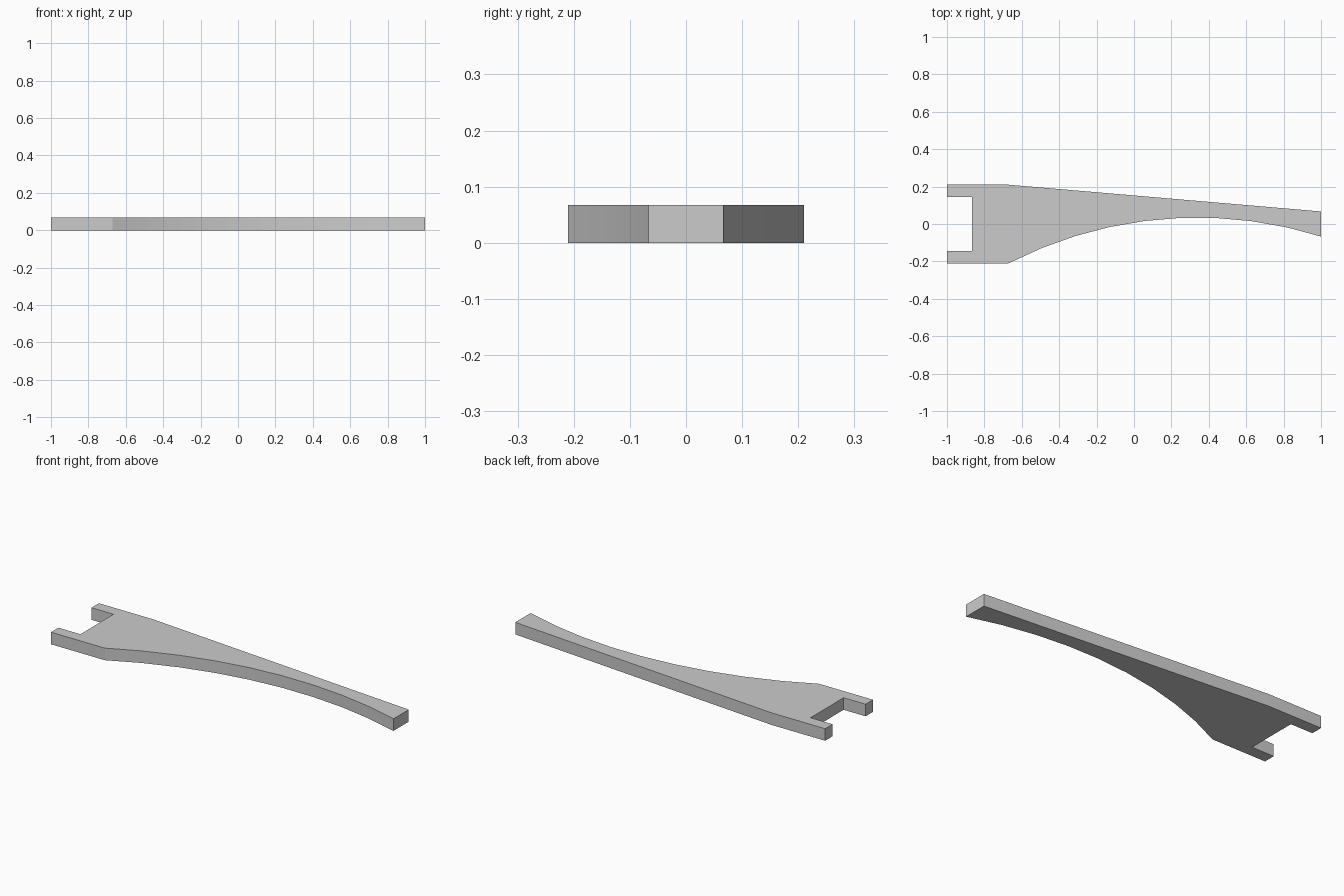
import bpy
import bmesh
from math import sin, cos
from mathutils import Vector

cube = bpy.data.objects.get("Cube")
if cube:
    bpy.data.objects.remove(cube)

HEIGHT = 0.067
SEGMENTS = 9


def arc(start, end, half_angle, segments):
    """Points of a circular arc that bulges to the left of start -> end."""
    a, b = Vector(start), Vector(end)
    chord = b - a
    normal = Vector((-chord.y, chord.x)).normalized()
    along = chord.normalized()
    radius = chord.length / 2 / sin(half_angle)
    centre = (a + b) / 2 - normal * radius * cos(half_angle)
    angles = [half_angle * (2 * i / segments - 1) for i in range(segments + 1)]
    return [centre + radius * (along * sin(t) + normal * cos(t)) for t in angles]


# Plain grey material
grey = bpy.data.materials.new("grey")
grey.use_nodes = True
colour = (0.6, 0.6, 0.6, 1)
grey.diffuse_color = colour
grey.node_tree.nodes["Principled BSDF"].inputs["Base Color"].default_value = colour

# Outline: notched wide end, hollow curved front edge, straight tapering back edge
notch = [(-1, -0.21), (-1, -0.145), (-0.865, -0.145)]
outline = [(x, -y) for x, y in notch]
outline += [(x, y) for x, y in reversed(notch)]
outline += arc((-0.67, -0.21), (1, -0.067), 0.39, SEGMENTS)
outline += [(1, 0.067), (-0.67, 0.21)]

# Extrude the outline into the arm
bm = bmesh.new()
base = bm.faces.new([bm.verts.new((p[0], p[1], 0)) for p in outline])
extruded = bmesh.ops.extrude_face_region(bm, geom=[base])
top = [g for g in extruded["geom"] if isinstance(g, bmesh.types.BMVert)]
bmesh.ops.translate(bm, vec=(0, 0, HEIGHT), verts=top)
bmesh.ops.recalc_face_normals(bm, faces=bm.faces)
mesh = bpy.data.meshes.new("forked_arm")
bm.to_mesh(mesh)
bm.free()
mesh.materials.append(grey)

arm = bpy.data.objects.new("forked_arm", mesh)
bpy.context.collection.objects.link(arm)
bpy.context.view_layer.objects.active = arm
arm.select_set(True)
bpy.ops.object.shade_smooth_by_angle(angle=0.2)
